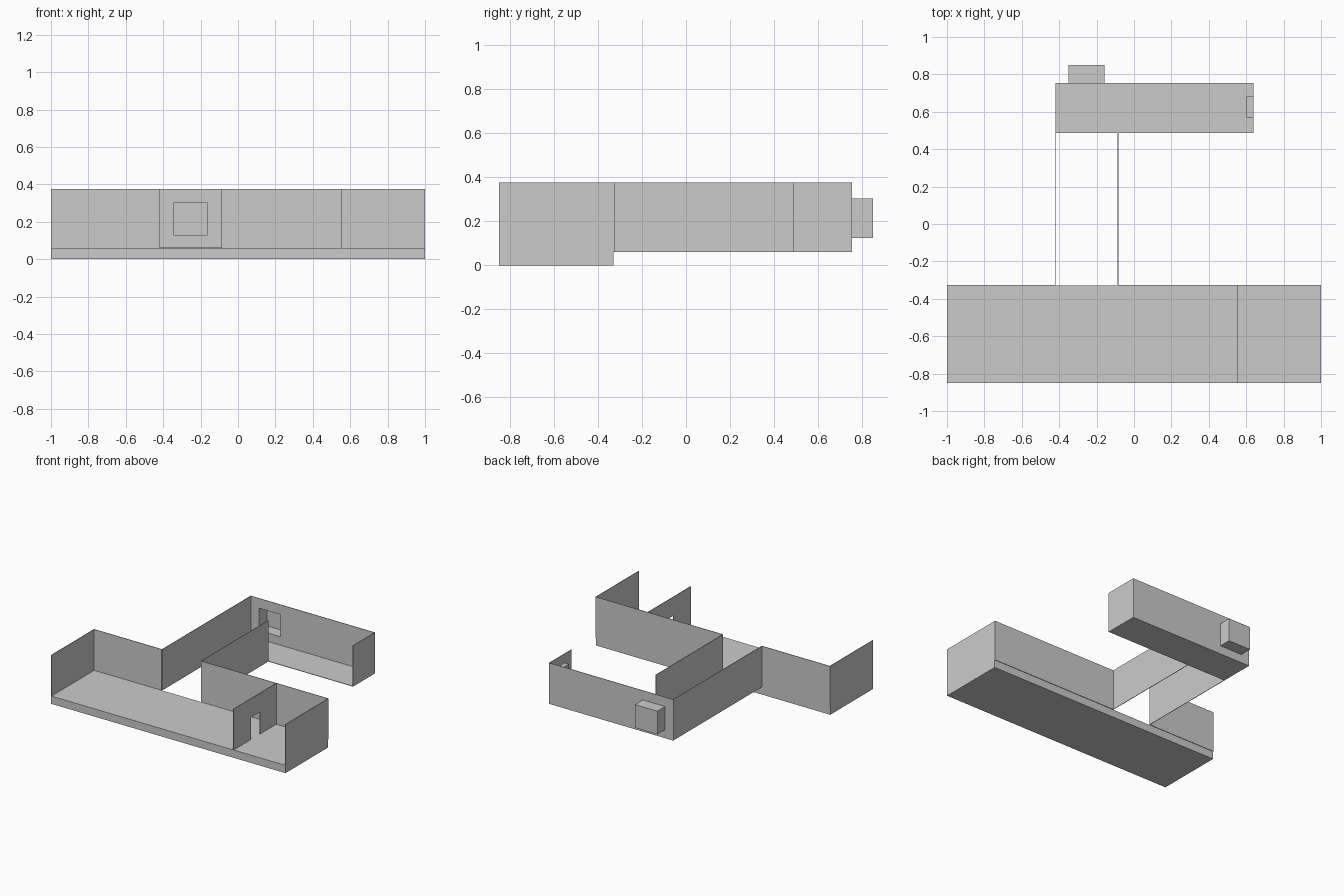
import bpy, bmesh

if "Cube" in bpy.data.objects:
    bpy.data.objects.remove(bpy.data.objects["Cube"])

T = 0.004            # wall thickness
Z0, Z1 = 0.06, 0.376  # floor level and wall top


def slab(name, x0, x1, y0, y1, z0=Z0, z1=Z1):
    """Axis-aligned box between two corners."""
    bm = bmesh.new()
    bmesh.ops.create_cube(bm, size=1)
    for v in bm.verts:
        v.co.x = x1 if v.co.x > 0 else x0
        v.co.y = y1 if v.co.y > 0 else y0
        v.co.z = z1 if v.co.z > 0 else z0
    me = bpy.data.meshes.new(name)
    bm.to_mesh(me)
    bm.free()
    ob = bpy.data.objects.new(name, me)
    bpy.context.collection.objects.link(ob)
    return ob


def cut(target, *bounds):
    """Boolean opening through a wall."""
    c = slab("opening_cutter", *bounds)
    c.hide_render = True
    c.hide_viewport = True
    c.display_type = 'WIRE'
    m = target.modifiers.new("opening", 'BOOLEAN')
    m.operation = 'DIFFERENCE'
    m.solver = 'EXACT'
    m.object = c


F, B = -0.849, -0.329   # front room depth range
L, R = -0.42, -0.083    # corridor walls
N, K = 0.487, 0.755     # back room depth range
E = 0.64                # back room right end

# front room: thick floor, side walls, split back wall
slab("front_floor", -1, 1, F, B, 0, Z0)
slab("front_left_wall", -1, -1 + T, F, B)
slab("front_right_wall", 1 - T, 1, F, B)
slab("front_back_wall_left", -1, L, B, B + T)
slab("front_back_wall_right", R, 1, B, B + T)

# partition with doorway
part = slab("partition", 0.553, 0.553 + T, F, B)
cut(part, 0.5, 0.6, -0.64, -0.53, Z0 - 0.02, 0.23)

# corridor walls, no floor
slab("corridor_left_wall", L, L + T, B + T, K)
slab("corridor_right_wall", R - T, R, B + T, N)

# back room
slab("back_floor", L, E, N, K, Z0, Z0 + T)
slab("back_right_wall", E - T, E, N, K)
back = slab("back_wall", L, E, K - T, K)

# hollow alcove behind the back wall
ax0, ax1, az0, az1 = -0.35, -0.158, 0.125, 0.304
cut(back, ax0 + T, ax1 - T, K - 0.05, K + 0.05, az0 + T, az1 - T)
D = 0.849
slab("alcove_left", ax0, ax0 + T, K, D, az0, az1)
slab("alcove_right", ax1 - T, ax1, K, D, az0, az1)
slab("alcove_bottom", ax0, ax1, K, D, az0, az0 + T)
slab("alcove_top", ax0, ax1, K, D, az1 - T, az1)
slab("alcove_back", ax0, ax1, D - T, D, az0, az1)

# small box on the inside of the right wall
slab("wall_box", 0.602, E - T, 0.568, 0.682, 0.13, 0.305)
